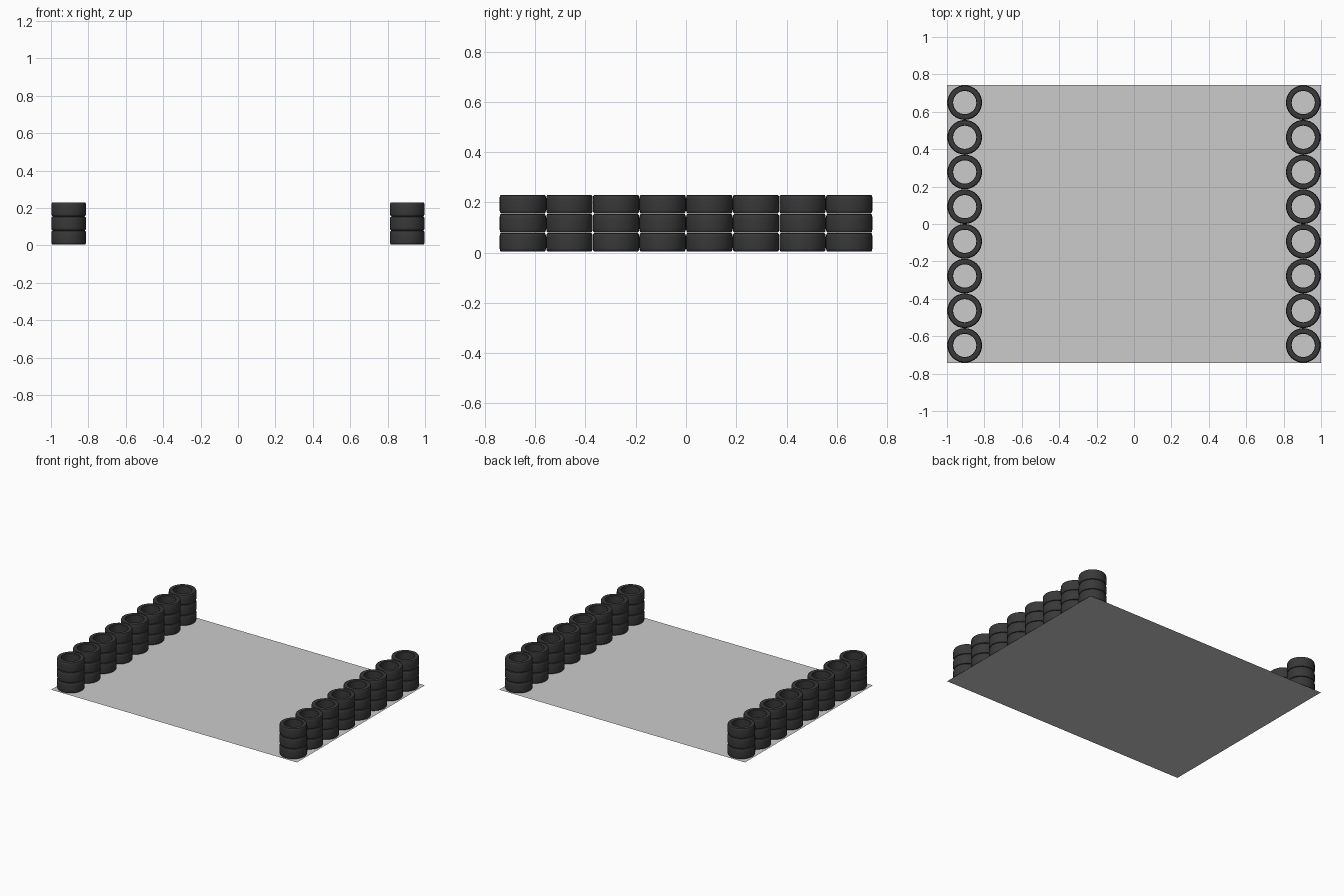
import bpy, bmesh, math

if "Cube" in bpy.data.objects:
    bpy.data.objects.remove(bpy.data.objects["Cube"])

R, HOLE, PITCH_Y, PITCH_Z, H = 0.0925, 0.062, 0.1855, 0.0757, 0.0747
X_ROW, HALF_Y, Z0 = 0.905, 0.742, 0.004

rubber = bpy.data.materials.new("rubber")
rubber.diffuse_color = (0.04, 0.04, 0.04, 1)
rubber.use_nodes = True
rubber.node_tree.nodes["Principled BSDF"].inputs["Base Color"].default_value = rubber.diffuse_color

# Ground sheet under both barriers
bpy.ops.mesh.primitive_plane_add(size=2)
sheet = bpy.context.object
sheet.name = "track_sheet"
sheet.scale = (1, HALF_Y, 1)
bpy.ops.object.transform_apply(location=False, rotation=False, scale=True)

# Tyre cross-section: rounded tread, sidewall, bead and inner wall (radius, height)
half = [(HOLE, 0.020), (HOLE, 0.034), (HOLE + 0.002, 0.0362), (0.073, H / 2),
        (0.084, H / 2), (0.0888, 0.0355), (0.0912, 0.031), (R, 0.021)]
profile = half + [(r, -h) for r, h in reversed(half)]


def tyre_mesh(name, sides=32):
    bm = bmesh.new()
    rings = []
    for i in range(sides):
        a = 2 * math.pi * i / sides
        rings.append([bm.verts.new((r * math.cos(a), r * math.sin(a), h)) for r, h in profile])
    n = len(profile)
    for i in range(sides):
        a, b = rings[i], rings[(i + 1) % sides]
        for j in range(n):
            k = (j + 1) % n
            bm.faces.new((a[j], a[k], b[k], b[j]))
    bmesh.ops.recalc_face_normals(bm, faces=bm.faces)
    mesh = bpy.data.meshes.new(name)
    bm.to_mesh(mesh)
    bm.free()
    mesh.materials.append(rubber)
    return mesh


# Rows of eight stacks, three tyres high, on both sides
mesh = tyre_mesh("tyre")
for side, x in (("left", -X_ROW), ("right", X_ROW)):
    for i in range(8):
        for level in range(3):
            tyre = bpy.data.objects.new(f"{side}_tyre_{i + 1}_{level + 1}", mesh)
            tyre.location = (x, (i - 3.5) * PITCH_Y, Z0 + H / 2 + level * PITCH_Z)
            bpy.context.collection.objects.link(tyre)

# Smooth shading (the mesh is shared by every tyre)
bpy.ops.object.select_all(action='DESELECT')
bpy.context.view_layer.objects.active = tyre
tyre.select_set(True)
bpy.ops.object.shade_smooth_by_angle(angle=math.radians(40))
